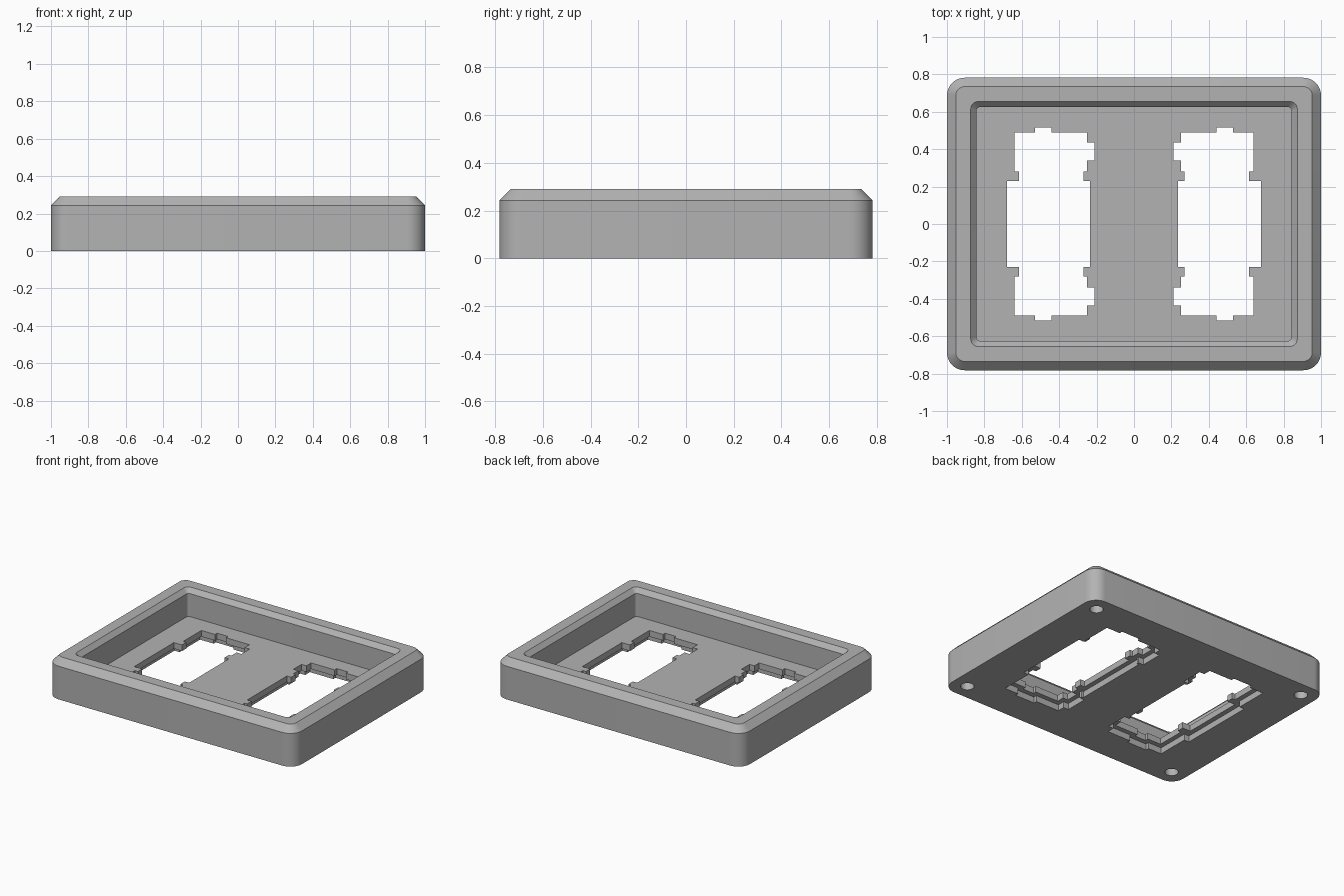
import bpy, bmesh, math

if "Cube" in bpy.data.objects:
    bpy.data.objects.remove(bpy.data.objects["Cube"], do_unlink=True)

grey = bpy.data.materials.new("plain grey")
grey.use_nodes = True
colour = (0.45, 0.45, 0.45, 1)
grey.diffuse_color = colour
grey.node_tree.nodes["Principled BSDF"].inputs["Base Color"].default_value = colour


def make_object(name, bm):
    bmesh.ops.recalc_face_normals(bm, faces=bm.faces)
    mesh = bpy.data.meshes.new(name)
    bm.to_mesh(mesh)
    bm.free()
    mesh.materials.append(grey)
    obj = bpy.data.objects.new(name, mesh)
    bpy.context.collection.objects.link(obj)
    return obj


def rounded_rect(hx, hy, r, steps=10):
    pts = []
    for q, (sx, sy) in enumerate([(1, 1), (-1, 1), (-1, -1), (1, -1)]):
        for i in range(steps + 1):
            a = math.pi / 2 * (q + i / steps)
            pts.append((sx * (hx - r) + r * math.cos(a), sy * (hy - r) + r * math.sin(a)))
    return pts


def loft(name, rings):
    """Skin a stack of (outline, height) rings and close both ends."""
    bm = bmesh.new()
    loops = [[bm.verts.new((x, y, z)) for x, y in pts] for pts, z in rings]
    for a, b in zip(loops, loops[1:]):
        n = len(a)
        for i in range(n):
            bm.faces.new((a[i], a[(i + 1) % n], b[(i + 1) % n], b[i]))
    bm.faces.new(loops[0])
    bm.faces.new(loops[-1])
    return make_object(name, bm)


# Frame: outer wall, bevelled rim, inner lip bevel and sunken floor
HX, HY, FLOOR, LEDGE = 1.0, 0.782, 0.09, 0.045
frame = loft("frame", [
    (rounded_rect(HX, HY, 0.095), 0),
    (rounded_rect(HX, HY, 0.095), 0.243),
    (rounded_rect(HX - 0.047, HY - 0.047, 0.048), 0.29),
    (rounded_rect(HX - 0.127, HY - 0.127, 0.04), 0.29),
    (rounded_rect(HX - 0.157, HY - 0.157, 0.02), 0.258),
    (rounded_rect(HX - 0.157, HY - 0.157, 0.02), FLOOR),
])


def window_outline(side, grow=0.0, clips=True):
    """Stepped window shape, mirrored front to back; side is +1 or -1."""
    inner = [(0.24, 0.23), (0.25, 0.34), (0.21, 0.34), (0.21, 0.435),
             (0.25, 0.435), (0.25, 0.49), (0.44, 0.49), (0.44, 0.515)]
    outer = [(0.53, 0.515), (0.53, 0.49), (0.64, 0.49)]
    if clips:
        inner[:1] = [(0.235, 0.23), (0.27, 0.23), (0.27, 0.28), (0.25, 0.28)]
        outer += [(0.64, 0.28), (0.615, 0.28), (0.615, 0.23), (0.68, 0.23)]
    else:
        inner[:1] = [(0.235, 0.25), (0.25, 0.25)]
        outer += [(0.64, 0.25), (0.68, 0.25)]
    half = inner + outer
    pts = half + [(x, -y) for x, y in reversed(half)]
    # Push each corner out along the normals of its two square edges
    grown = []
    for i, (x, y) in enumerate(pts):
        for a, b in ((pts[i - 1], (x, y)), ((x, y), pts[(i + 1) % len(pts)])):
            dx, dy = b[0] - a[0], b[1] - a[1]
            length = math.hypot(dx, dy)
            if length:
                x, y = x - dy / length * grow, y + dx / length * grow
        grown.append((side * x, y))
    return grown


def grown_outline(side, grow):
    """Grow from the untouched outline, one corner at a time."""
    pts = window_outline(1, 0, False)
    result = []
    for i, p in enumerate(pts):
        q = list(p)
        for a, b in ((pts[i - 1], p), (p, pts[(i + 1) % len(pts)])):
            dx, dy = b[0] - a[0], b[1] - a[1]
            length = math.hypot(dx, dy)
            q[0] -= dy / length * grow
            q[1] += dx / length * grow
        result.append((side * q[0], q[1]))
    return result


# Cutters: windows, recesses under them and blind corner holes
cutters = []
for side in (1, -1):
    through = window_outline(side)
    recess = grown_outline(side, 0.035)
    cutters.append(loft("window_cutter", [(through, -0.1), (through, 0.2)]))
    cutters.append(loft("recess_cutter", [(recess, -0.1), (recess, LEDGE)]))
    for end in (1, -1):
        circle = [(side * 0.885 + 0.045 * math.cos(a), end * 0.667 + 0.045 * math.sin(a))
                  for a in (math.tau * i / 32 for i in range(32))]
        cutters.append(loft("hole_cutter", [(circle, -0.1), (circle, 0.2)]))

bpy.ops.object.select_all(action="DESELECT")
frame.select_set(True)
bpy.context.view_layer.objects.active = frame
for cutter in cutters:
    cutter.hide_render = True
    mod = frame.modifiers.new("cut", "BOOLEAN")
    mod.operation = "DIFFERENCE"
    mod.solver = "EXACT"
    mod.object = cutter
    bpy.ops.object.modifier_apply(modifier=mod.name)
    bpy.data.objects.remove(cutter, do_unlink=True)
bpy.ops.object.shade_smooth_by_angle(angle=math.radians(25))
